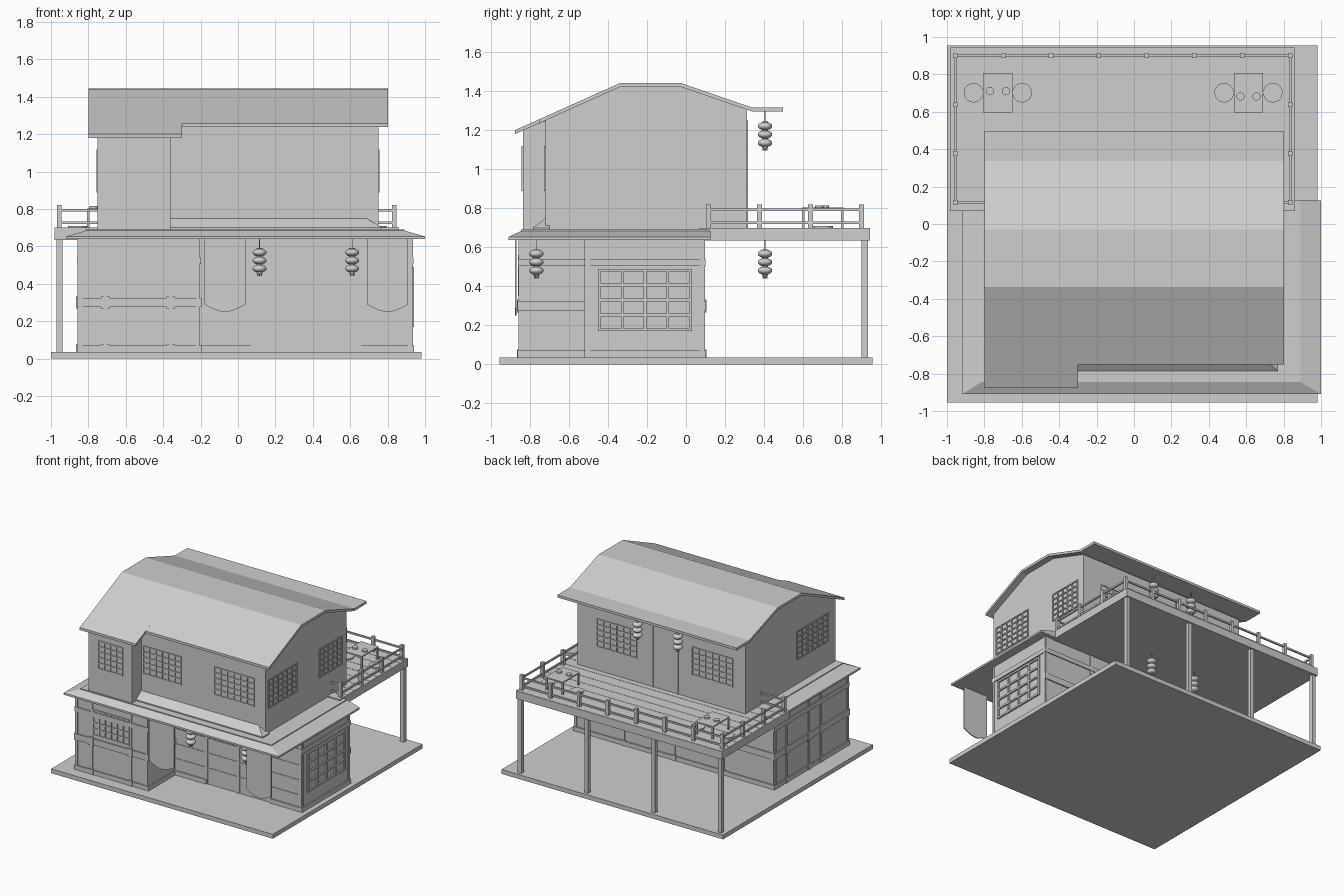
import bpy, bmesh, math
from mathutils import Matrix

if "Cube" in bpy.data.objects:
    bpy.data.objects.remove(bpy.data.objects["Cube"])

grey = bpy.data.materials.new("plain_grey")
grey.use_nodes = True
grey.diffuse_color = (0.62, 0.62, 0.62, 1)
grey.node_tree.nodes["Principled BSDF"].inputs["Base Color"].default_value = (0.62, 0.62, 0.62, 1)


def finish(name, bm, smooth=False):
    bmesh.ops.recalc_face_normals(bm, faces=bm.faces)
    mesh = bpy.data.meshes.new(name)
    bm.to_mesh(mesh)
    bm.free()
    mesh.materials.append(grey)
    ob = bpy.data.objects.new(name, mesh)
    bpy.context.scene.collection.objects.link(ob)
    if smooth:
        for p in mesh.polygons:
            p.use_smooth = len(p.vertices) < 5


def add_box(bm, x0, x1, y0, y1, z0, z1):
    m = Matrix.Translation(((x0 + x1) / 2, (y0 + y1) / 2, (z0 + z1) / 2))
    bmesh.ops.create_cube(bm, size=1, matrix=m @ Matrix.Diagonal((x1 - x0, y1 - y0, z1 - z0, 1)))


def boxes(name, items):
    bm = bmesh.new()
    for it in items:
        add_box(bm, *it)
    finish(name, bm)


def extrude(name, outline, a, b, axis):
    """Extrude a 2D outline along x (outline is y, z) or along y (outline is x, z)."""
    bm = bmesh.new()
    place = (lambda p: (a, *p)) if axis == "x" else (lambda p: (p[0], a, p[1]))
    face = bm.faces.new([bm.verts.new(place(p)) for p in outline])
    top = bmesh.ops.extrude_face_region(bm, geom=[face])["geom"]
    move = (b - a, 0, 0) if axis == "x" else (0, b - a, 0)
    bmesh.ops.translate(bm, vec=move, verts=[v for v in top if isinstance(v, bmesh.types.BMVert)])
    finish(name, bm)


def frustum(name, low, high, z0, z1):
    """Sloped slab between two rectangles (x0, x1, y0, y1)."""
    bm = bmesh.new()
    rings = []
    for (x0, x1, y0, y1), z in ((low, z0), (high, z1)):
        rings.append([bm.verts.new(c) for c in ((x0, y0, z), (x1, y0, z), (x1, y1, z), (x0, y1, z))])
    bm.faces.new(rings[0])
    bm.faces.new(rings[1])
    for i in range(4):
        j = (i + 1) % 4
        bm.faces.new((rings[0][i], rings[0][j], rings[1][j], rings[1][i]))
    finish(name, bm)


def lattice(name, side, wall, u0, u1, z0, z1, cols, rows, depth=0.008, bar=0.01):
    """Window lattice on a wall; side is +x, -x, +y or -y."""
    out = depth if side[0] == "+" else -depth
    d0, d1 = sorted((wall - out, wall + out))
    cells = []
    for i in range(cols + 1):
        u = u0 + (u1 - u0 - bar) * i / cols
        cells.append((u, u + bar, z0, z1))
    for j in range(rows + 1):
        z = z0 + (z1 - z0 - bar) * j / rows
        cells.append((u0, u1, z, z + bar))
    if side[1] == "x":
        boxes(name, [(d0, d1, *c) for c in cells])
    else:
        boxes(name, [(c[0], c[1], d0, d1, c[2], c[3]) for c in cells])


# Ground slab and lower storey
boxes("base_slab", [(-1, 0.98, -0.955, 0.955, 0, 0.035)])
L, R, F, M, B, S = -0.852, 0.93, -0.853, -0.513, 0.092, -0.205
boxes("lower_walls", [(L, R, M, B, 0.03, 0.645), (L, S, F, M + 0.01, 0.03, 0.645)])


def band(name, z0, z1, t, right=True, front=()):
    items = [(L - t, S + t, F - t, F, z0, z1), (L - t, L, F, B + t, z0, z1),
             (L - t, R + t, B, B + t, z0, z1), (S, S + t, F, M, z0, z1)]
    if right:
        items.append((R, R + t, M - t, B, z0, z1))
    items += [(a, b, M - t, M, z0, z1) for a, b in front]
    boxes(name, items)


band("base_trim", 0.035, 0.07, 0.01, front=((S, 0.08), (0.65, R)))
band("middle_trim", 0.275, 0.325, 0.01, right=False)
band("upper_trim", 0.505, 0.54, 0.008, front=((S, R),))

# Timber posts on the lower walls
t = 0.006
front_x, side_y, back_x = (L, -0.72, -0.37, S - 0.02), (F, M, -0.36, -0.07, B - 0.02), (L, -0.41, 0.03, 0.48, R - 0.02)
posts = [(x, x + 0.02, M - t, M, 0.035, 0.64) for x in (0.07, 0.355, 0.64, 0.91)]
posts += [(x, x + 0.02, F - t, F, 0.035, 0.64) for x in front_x]
posts += [(L - t, L, y, y + 0.02, 0.035, 0.64) for y in side_y]
posts += [(R, R + t, y, y + 0.02, 0.035, 0.64) for y in (M, B - 0.02)]
posts += [(x, x + 0.02, B, B + t, 0.035, 0.64) for x in back_x]
boxes("wall_posts", posts)
boxes("plank_rails", [(S, R, M - 0.004, M, z, z + 0.008) for z in (0.16, 0.28, 0.4)])

# Brackets where the posts cross the trim
brackets = []
for z0, z1 in ((0.035, 0.076), (0.267, 0.333)):
    brackets += [(x - 0.012, x + 0.032, F - 0.014, F, z0, z1) for x in front_x[1:3]]
    brackets += [(L - 0.014, L, y - 0.012, y + 0.032, z0, z1) for y in side_y[1:4]]
    brackets += [(x - 0.012, x + 0.032, B, B + 0.014, z0, z1) for x in back_x[1:4]]
boxes("post_brackets", brackets)

lattice("side_lower_window", "+x", R, -0.45, 0.03, 0.17, 0.49, 4, 4, 0.012, 0.014)
lattice("front_lower_window", "-y", F, -0.70, -0.37, 0.35, 0.56, 6, 4)

# Lower roof with sloped eaves
boxes("lower_eave", [(-0.92, 1.0, -0.91, 0.125, 0.638, 0.653)])
frustum("lower_roof", (-0.92, 1.0, -0.91, 0.125), (-0.815, 0.89, -0.845, 0.125), 0.653, 0.684)
boxes("lower_roof_top", [(-0.815, 0.89, -0.845, 0.12, 0.68, 0.691)])
frustum("front_skirt_roof", (-0.4, 0.77, -0.785, -0.7), (-0.4, 0.69, -0.72, -0.7), 0.7, 0.748)
boxes("skirt_edge", [(-0.4, 0.77, -0.785, -0.7, 0.685, 0.7)])

# Upper storey
extrude("upper_walls", [(-0.72, 0.66), (0.312, 0.66), (0.312, 1.312), (-0.03, 1.428),
                        (-0.338, 1.428), (-0.72, 1.252)], -0.75, 0.75, "x")
extrude("upper_bay", [(-0.836, 0.66), (-0.7, 0.66), (-0.7, 1.258), (-0.836, 1.2)], -0.75, -0.36, "x")


def roof(name, y, z, x0, x1):
    top = [(y, z), (-0.338, 1.442), (-0.03, 1.443), (0.337, 1.317), (0.497, 1.317)]
    under = [(a, b - 0.02) for a, b in reversed(top)]
    extrude(name, top + under, x0, x1, "x")


roof("main_roof_long", -0.877, 1.2, -0.8, -0.3)
roof("main_roof_short", -0.75, 1.257, -0.3, 0.802)

# Upper windows and back door
z0, z1 = 0.888, 1.118
for i, (side, wall, a, b, n) in enumerate([
        ("-y", -0.836, -0.666, -0.44, 4), ("-y", -0.72, -0.345, 0.0, 6), ("-y", -0.72, 0.29, 0.65, 6),
        ("+x", 0.75, -0.69, -0.32, 6), ("+x", 0.75, -0.04, 0.25, 5), ("-x", -0.75, -0.74, -0.34, 6),
        ("+y", 0.312, 0.22, 0.58, 6), ("+y", 0.312, -0.64, -0.27, 6)]):
    lattice("upper_window_%d" % (i + 1), side, wall, a, b, z0, z1, n, 5, 0.007, 0.009)
boxes("balcony_door", [(x, x + 0.012, 0.31, 0.318, 0.7, 1.25) for x in (0.07, -0.15)])

# Balcony deck, supports and railing
boxes("balcony_deck", [(-0.98, 0.86, 0.07, 0.943, 0.635, 0.698)])
boxes("deck_planks", [(-0.98, 0.86, 0.07 + k * 0.097, 0.164 + k * 0.097, 0.697, 0.7) for k in range(9)])
X0, X1, Y0, Y1 = -0.955, 0.835, 0.115, 0.9
boxes("deck_supports", [(x - 0.016, x + 0.016, 0.9, 0.932, 0.03, 0.64)
                        for x in (X0 + (X1 - X0) * i / 3 for i in range(4))])
spots = [(X0 + (X1 - X0) * i / 7, Y1) for i in range(8)]
spots += [(x, Y0 + (Y1 - Y0) * j / 3) for x in (X0, X1) for j in range(3)]
h = 0.0125
boxes("railing_posts", [(x - h, x + h, y - h, y + h, 0.695, 0.82) for x, y in spots])
rails = []
for z in (0.72, 0.787):
    rails.append((X0, X1, Y1 - 0.006, Y1 + 0.006, z, z + 0.013))
    rails += [(x - 0.006, x + 0.006, Y0, Y1, z, z + 0.013) for x in (X0, X1)]
    rails += [(a, b, Y0 - 0.006, Y0 + 0.006, z, z + 0.013) for a, b in ((X0, -0.74), (0.74, X1))]
boxes("railing_bars", rails)


def add_cyl(bm, x, y, z0, z1, r, n=16):
    bmesh.ops.create_cone(bm, cap_ends=True, segments=n, radius1=r, radius2=r, depth=z1 - z0,
                          matrix=Matrix.Translation((x, y, (z0 + z1) / 2)))


# Low tables with cups and floor cushions
for name, x, cup_y in (("right_table", -0.728, 0.71), ("left_table", 0.612, 0.682)):
    x0, x1, y0, y1 = x - 0.078, x + 0.078, 0.595, 0.807
    legs = [(a, a + 0.012, b, b + 0.012, 0.7, 0.795) for a in (x0, x1 - 0.012) for b in (y0, y1 - 0.012)]
    boxes(name, [(x0, x1, y0, y1, 0.793, 0.803)] + legs)
    bm = bmesh.new()
    for s in (-1, 1):
        add_cyl(bm, x + s * 0.043, cup_y, 0.803, 0.815, 0.022)
    finish(name + "_cups", bm, True)
    bm = bmesh.new()
    for s in (-1, 1):
        add_cyl(bm, x + s * 0.13, 0.702, 0.695, 0.71, 0.052, 24)
    finish(name + "_cushions", bm, True)


# Hanging lanterns
def lantern(name, x, y, z, hook):
    bm = bmesh.new()
    for k in (-1, 0, 1):
        m = Matrix.Translation((x, y, z + k * 0.043)) @ Matrix.Diagonal((1, 1, 0.58, 1))
        bmesh.ops.create_uvsphere(bm, u_segments=20, v_segments=12, radius=0.037, matrix=m)
    add_cyl(bm, x, y, z - 0.068, z + 0.066, 0.016, 12)
    for k in range(4):
        a = k * math.pi / 2
        add_cyl(bm, x + 0.009 * math.cos(a), y + 0.009 * math.sin(a), z - 0.083, z - 0.06, 0.004, 6)
    add_cyl(bm, x, y, z, hook, 0.002, 6)
    finish(name, bm, True)


for i, x in enumerate((0.115, 0.61)):
    lantern("front_lantern_%d" % (i + 1), x, -0.767, 0.524, 0.64)
for i, (x, low_x) in enumerate(((0.15, 0.17), (-0.21, -0.24))):
    lantern("deck_lantern_%d" % (i + 1), low_x, 0.405, 0.524, 0.64)
    lantern("eave_lantern_%d" % (i + 1), x, 0.405, 1.178, 1.3)

# Entrance curtains with curved hems
for name, x0, x1 in (("right_curtain", -0.18, 0.04), ("left_curtain", 0.69, 0.91)):
    hem = [(x0 + (x1 - x0) * k / 12, 0.29 - 0.04 * math.sin(math.pi * k / 12)) for k in range(13)]
    extrude(name, [(x0, 0.642)] + hem + [(x1, 0.642)], -0.876, -0.868, "y")
